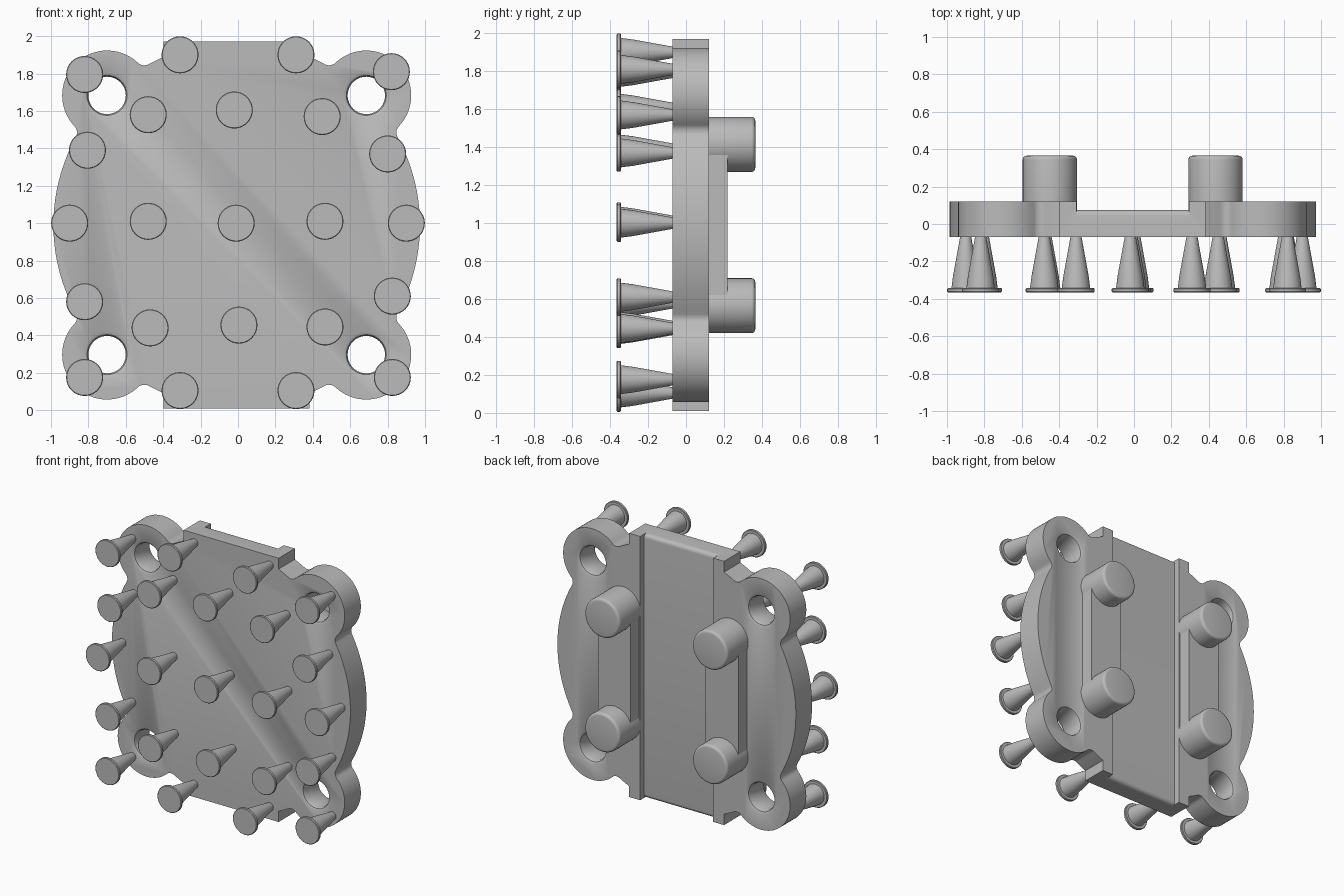
import bpy, bmesh
from math import pi, sin, cos, acos, atan2, radians
from mathutils import Vector

if "Cube" in bpy.data.objects:
    bpy.data.objects.remove(bpy.data.objects["Cube"])

CX, CZ = -0.007, 0.99          # plate centre
FRONT, BACK = -0.07, 0.12      # plate faces
R, LOBE, FILLET = 0.98, 0.24, 0.05

grey = bpy.data.materials.new("plain_grey")
grey.use_nodes = True
colour = (0.5, 0.5, 0.5, 1)
grey.diffuse_color = colour
grey.node_tree.nodes["Principled BSDF"].inputs["Base Color"].default_value = colour


def finish(name, bm):
    bmesh.ops.recalc_face_normals(bm, faces=bm.faces)
    mesh = bpy.data.meshes.new(name)
    bm.to_mesh(mesh)
    bm.free()
    mesh.materials.append(grey)
    ob = bpy.data.objects.new(name, mesh)
    bpy.context.collection.objects.link(ob)
    return ob


def smooth(ob):
    bpy.ops.object.select_all(action="DESELECT")
    ob.select_set(True)
    bpy.context.view_layer.objects.active = ob
    bpy.ops.object.shade_smooth_by_angle(angle=radians(35))


def prism(points, offset):
    """Extrude a closed outline of 3D points along an offset."""
    bm = bmesh.new()
    face = bm.faces.new([bm.verts.new(p) for p in points])
    top = bmesh.ops.extrude_face_region(bm, geom=[face])["geom"]
    bmesh.ops.translate(bm, vec=offset,
                        verts=[v for v in top if isinstance(v, bmesh.types.BMVert)])
    return bm


def lathe(name, profile, x, z, sides=40):
    """Turn (radius, y) points about an axis along y, capped at both ends."""
    bm = bmesh.new()
    rings = [[bm.verts.new((x + r * cos(2 * pi * i / sides), y, z + r * sin(2 * pi * i / sides)))
              for i in range(sides)] for r, y in profile]
    for a, b in zip(rings, rings[1:]):
        for i in range(sides):
            j = (i + 1) % sides
            bm.faces.new((a[i], a[j], b[j], b[i]))
    bm.faces.new(rings[0])
    bm.faces.new(rings[-1])
    return finish(name, bm)


def arc(centre, radius, a, b, n):
    return [centre + radius * Vector((cos(a + (b - a) * i / n), sin(a + (b - a) * i / n)))
            for i in range(n + 1)]


def quarter_outline():
    """Disc edge, fillet, lobe, fillet, disc edge, square end tab."""
    o, diag = Vector((0, 0)), pi / 4
    lobe = R * Vector((cos(diag), sin(diag)))
    d = acos(((R + FILLET) ** 2 + R ** 2 - (LOBE + FILLET) ** 2) / (2 * R * (R + FILLET)))
    c = (R + FILLET) * Vector((cos(diag - d), sin(diag - d)))
    to_lobe = atan2(lobe.y - c.y, lobe.x - c.x)
    low = arc(c, FILLET, diag - d + pi, to_lobe, 8)
    start = to_lobe - pi
    end = 2 * diag - start
    high = [p.yx for p in reversed(low)]
    tab = 0.39
    return (arc(o, R, 0, diag - d, 16)[:-1] + low[:-1] + arc(lobe, LOBE, start, end, 36)
            + high[1:] + arc(o, R, diag + d, acos(tab / R), 6)[1:] + [Vector((tab, R))])


# Plate outline mirrored into all four quarters
q = quarter_outline()
half = q + [Vector((-p.x, p.y)) for p in reversed(q)]
full = half + [Vector((p.x, -p.y)) for p in reversed(half[1:-1])]
plate = finish("plate", prism([(CX + p.x, FRONT, CZ + p.y) for p in full],
                              (0, BACK - FRONT, 0)))

# Back channel cutter: floor rolls over at both ends, filleted along its sides
W, FLOOR, ROLL = 0.30, 0.075, 0.03
end = [(R - ROLL + ROLL * sin(a), FLOOR - ROLL + ROLL * cos(a))
       for a in [i * pi / 12 for i in range(7)]]
end += [(1.1, FLOOR - ROLL), (1.1, 0.3)]
loop = end + [(-z, y) for z, y in reversed(end)]
bm = prism([(CX - W, y, CZ + z) for z, y in loop], (2 * W, 0, 0))
edges = [e for e in bm.edges
         if abs(e.verts[0].co.x - e.verts[1].co.x) < 1e-4
         and all(abs(v.co.y - FLOOR) < 1e-4 for v in e.verts)]
bmesh.ops.bevel(bm, geom=edges, offset=0.02, segments=4, profile=0.5, affect="EDGES")
cutters = [finish("channel_cutter", bm)]

# Corner hole cutters with softened rims
hole = [(0.13, FRONT - 0.02), (0.122, FRONT), (0.107, FRONT + 0.008), (0.1, FRONT + 0.024),
        (0.1, BACK - 0.024), (0.107, BACK - 0.008), (0.122, BACK), (0.13, BACK + 0.02)]
for sx in (-1, 1):
    for sz in (-1, 1):
        cutters.append(lathe("hole_cutter", hole, CX + sx * 0.693, CZ + sz * 0.693))

for c in cutters:
    c.hide_render = True
    mod = plate.modifiers.new("cut", "BOOLEAN")
    mod.operation = "DIFFERENCE"
    mod.solver = "EXACT"
    mod.object = c
cut = bpy.data.meshes.new_from_object(plate.evaluated_get(bpy.context.evaluated_depsgraph_get()))
plate.modifiers.clear()
plate.data = cut
for c in cutters:
    bpy.data.objects.remove(c)
smooth(plate)

# Back bosses, joined in pairs by a rib
BX, BZ, BR, BY = 0.443, 0.425, 0.145, 0.365
boss = [(BR, FLOOR), (BR, BY - 0.02)]
boss += [(BR - 0.02 + 0.02 * cos(i * pi / 8), BY - 0.02 + 0.02 * sin(i * pi / 8))
         for i in range(1, 5)]
for sx, side in ((-1, "right"), (1, "left")):
    for sz, level in ((-1, "lower"), (1, "upper")):
        smooth(lathe(f"boss_{level}_{side}", boss, CX + sx * BX, CZ + sz * BZ, 48))
    x, w = CX + sx * BX, 0.134
    smooth(finish(f"rib_{side}", prism(
        [(x - w, FLOOR, CZ - BZ), (x + w, FLOOR, CZ - BZ),
         (x + w, 0.22, CZ - BZ), (x - w, 0.22, CZ - BZ)], (0, 0, 2 * BZ))))

# Flared front pins with flat heads
pin = [(0.027, FRONT + 0.01), (0.03, FRONT), (0.068, -0.28), (0.076, -0.343),
       (0.095, -0.343), (0.099, -0.347), (0.099, -0.361), (0.095, -0.365)]
spots = [(-0.82, 1.795), (-0.31, 1.9), (0.31, 1.9), (0.82, 1.81),
         (-0.48, 1.58), (-0.02, 1.605), (0.45, 1.57), (-0.805, 1.39), (0.8, 1.37),
         (-0.9, 1.0), (-0.48, 1.01), (-0.01, 1.0), (0.465, 1.01), (0.9, 1.0),
         (-0.82, 0.58), (0.825, 0.61), (-0.47, 0.44), (0.005, 0.455), (0.465, 0.445),
         (-0.82, 0.175), (-0.31, 0.105), (0.31, 0.105), (0.825, 0.175)]
for i, (x, z) in enumerate(spots):
    smooth(lathe(f"pin_{i + 1}", pin, x, z, 32))
